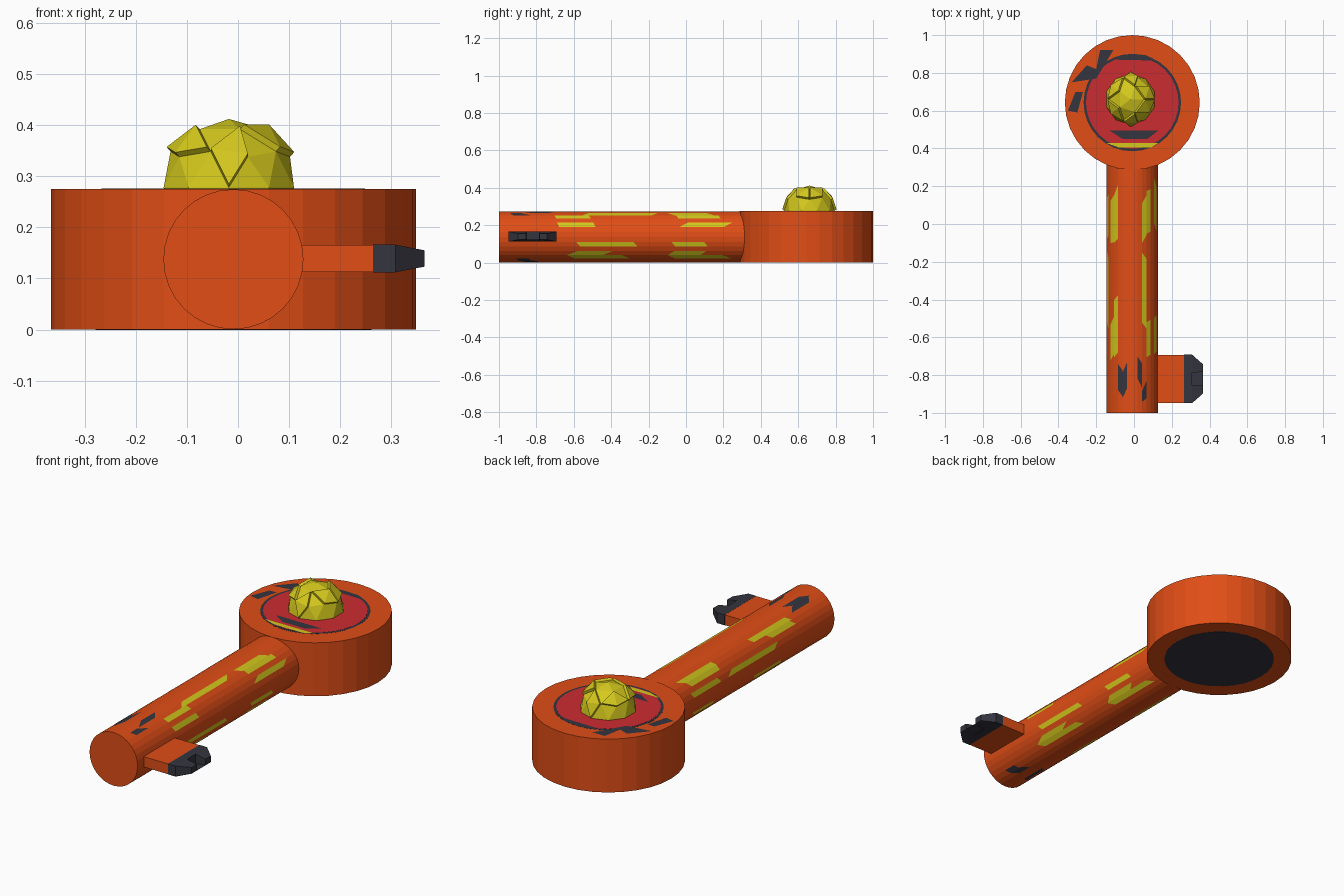
import bpy, bmesh, random
from math import sin, cos, pi, radians
from mathutils import Vector, Matrix

if "Cube" in bpy.data.objects:
    bpy.data.objects.remove(bpy.data.objects["Cube"])

random.seed(4)
CX, HY, HR, H = -0.009, 0.643, 0.357, 0.275   # centre x, head y, head radius, height
SR, SZ, N = 0.137, 0.1375, 32                 # shaft radius, axis height, sides


def material(name, rgb):
    m = bpy.data.materials.new(name)
    m.diffuse_color = (*rgb, 1)
    m.use_nodes = True
    m.node_tree.nodes["Principled BSDF"].inputs["Base Color"].default_value = m.diffuse_color
    return m


ORANGE = material("orange", (0.75, 0.075, 0.008))
YELLOW = material("yellow", (0.66, 0.58, 0.012))
RED = material("red", (0.6, 0.025, 0.03))
DARK = material("dark", (0.035, 0.035, 0.05))


def finish(name, bm, mat, fix=True):
    if fix:
        bmesh.ops.recalc_face_normals(bm, faces=bm.faces[:])
    me = bpy.data.meshes.new(name)
    bm.to_mesh(me)
    bm.free()
    me.materials.append(mat)
    ob = bpy.data.objects.new(name, me)
    bpy.context.collection.objects.link(ob)
    return ob


def cylinder(name, r, depth, matrix, mat):
    bm = bmesh.new()
    bmesh.ops.create_cone(bm, cap_ends=True, segments=N, radius1=r, radius2=r,
                          depth=depth, matrix=matrix)
    return finish(name, bm, mat)


def flat_patches(name, polys, z, mat):
    bm = bmesh.new()
    for pts in polys:
        f = bm.faces.new([bm.verts.new((x, y, z)) for x, y in pts])
        f.normal_update()
        if f.normal.z < 0:
            f.normal_flip()
    return finish(name, bm, mat, False)


def prism(name, outline, z_half, mat):
    # outline entries: x, y, with half thickness given by z_half(x)
    bm = bmesh.new()
    lo = [bm.verts.new((x, y, 0.139 - z_half(x))) for x, y in outline]
    hi = [bm.verts.new((x, y, 0.139 + z_half(x))) for x, y in outline]
    bm.faces.new(lo[::-1])
    bm.faces.new(hi)
    n = len(outline)
    for i in range(n):
        j = (i + 1) % n
        bm.faces.new((lo[i], lo[j], hi[j], hi[i]))
    bmesh.ops.triangulate(bm, faces=bm.faces[:])
    return finish(name, bm, mat)


def shaft_streaks(name, sectors, y_min, y_max, length, count, mat):
    # thin worn strips lying on single shaft facets
    bm = bmesh.new()
    r = SR * 1.003
    for s in sectors:
        for _ in range(count):
            y0 = random.uniform(y_min, y_max - length)
            y1 = y0 + length * random.uniform(0.4, 1)
            skew = random.uniform(-0.06, 0.06)
            a, b = 2 * pi * s / N, 2 * pi * (s + 1) / N
            corner = lambda t, y: bm.verts.new((CX + r * cos(t), y, SZ + r * sin(t)))
            y_lim = lambda y: max(y_min, min(y_max, y))
            bm.faces.new((corner(a, y0), corner(a, y1),
                          corner(b, y_lim(y1 + skew)), corner(b, y_lim(y0 + skew)))).normal_flip()
    return finish(name, bm, mat, False)


# Round head and shaft
cylinder("head", HR, H, Matrix.Translation((CX, HY, H / 2)), ORANGE)
cylinder("shaft", SR, 1.35, Matrix.Translation((CX, -0.325, SZ)) @ Matrix.Rotation(pi / 2, 4, 'X'), ORANGE)

# Inlays on the head, top and bottom
cylinder("dark_inlay_ring", 0.258, 0.004, Matrix.Translation((CX, HY, H - 0.0015)), DARK)
cylinder("red_inlay", 0.245, 0.004, Matrix.Translation((CX, HY, H - 0.001)), RED)
cylinder("bottom_plate", 0.27, 0.004, Matrix.Translation((CX, HY, 0.0015)), DARK)

# Worn paint on the head rim
flat_patches("rim_dark_patches", [
    [(-0.33, 0.75), (-0.25, 0.84), (-0.2, 0.82), (-0.18, 0.92), (-0.11, 0.92), (-0.2, 0.77)],
    [(-0.35, 0.6), (-0.31, 0.7), (-0.27, 0.7), (-0.3, 0.59)],
    [(-0.1, 0.87), (-0.07, 0.895), (0.06, 0.895), (0.12, 0.865)],
    [(-0.13, 0.495), (0.13, 0.495), (0.07, 0.45), (-0.06, 0.45)],
], H + 0.0015, DARK)
flat_patches("rim_yellow_patch", [[(-0.15, 0.43), (0.13, 0.43), (0.09, 0.405), (-0.08, 0.405)]],
             H + 0.0015, YELLOW)

# Worn paint on the shaft
sides = [2, 4, 5, 11, 12, 14, 18, 20, 21, 27, 28, 30]
shaft_streaks("shaft_yellow_streaks", sides, -0.72, -0.12, 0.42, 1, YELLOW)
shaft_streaks("shaft_yellow_streaks_upper", sides, -0.1, 0.29, 0.32, 1, YELLOW)
shaft_streaks("shaft_dark_streaks", [5, 6, 9, 10, 22, 25, 26], -0.94, -0.7, 0.14, 1, DARK)

# Key bit: stem and forked, tapering tip
YC = -0.82
prism("bit_stem", [(0.08, YC - 0.127), (0.266, YC - 0.127), (0.266, YC + 0.127), (0.08, YC + 0.127)],
      lambda x: 0.0265, ORANGE)
half = [(0.264, 0.128), (0.308, 0.128), (0.3645, 0.078), (0.3645, 0.036), (0.308, 0.034)]
tip = [(x, YC + d) for x, d in half] + [(x, YC - d) for x, d in half[::-1]]
prism("bit_tip", tip, lambda x: 0.016 if x > 0.35 else 0.027, DARK)

# Faceted gem with raised diamond panels
bm = bmesh.new()
bmesh.ops.create_icosphere(bm, subdivisions=2, radius=0.134)
used = set()
for k in range(6):
    az, el = radians(-90 + 60 * k), radians(36)
    d = Vector((cos(az) * cos(el), sin(az) * cos(el), sin(el)))
    edges = [e for e in bm.edges if len(e.link_faces) == 2 and not any(f in used for f in e.link_faces)]
    edge = max(edges, key=lambda e: (e.verts[0].co + e.verts[1].co).normalized().dot(d))
    panel = list(edge.link_faces)
    out = (edge.verts[0].co + edge.verts[1].co).normalized() * 0.013
    res = bmesh.ops.extrude_face_region(bm, geom=panel)["geom"]
    bmesh.ops.delete(bm, geom=[f for f in panel if f.is_valid], context='FACES_ONLY')
    bmesh.ops.translate(bm, vec=out, verts=[g for g in res if isinstance(g, bmesh.types.BMVert)])
    used.update(g for g in res if isinstance(g, bmesh.types.BMFace))
    used.update(f for v in res if isinstance(v, bmesh.types.BMVert) for f in v.link_faces)
bmesh.ops.bisect_plane(bm, geom=bm.verts[:] + bm.edges[:] + bm.faces[:], plane_co=(0, 0, -0.005),
                       plane_no=(0, 0, 1), clear_inner=True)
bmesh.ops.translate(bm, vec=(-0.018, 0.66, H + 0.003), verts=bm.verts[:])
finish("gem", bm, YELLOW)
